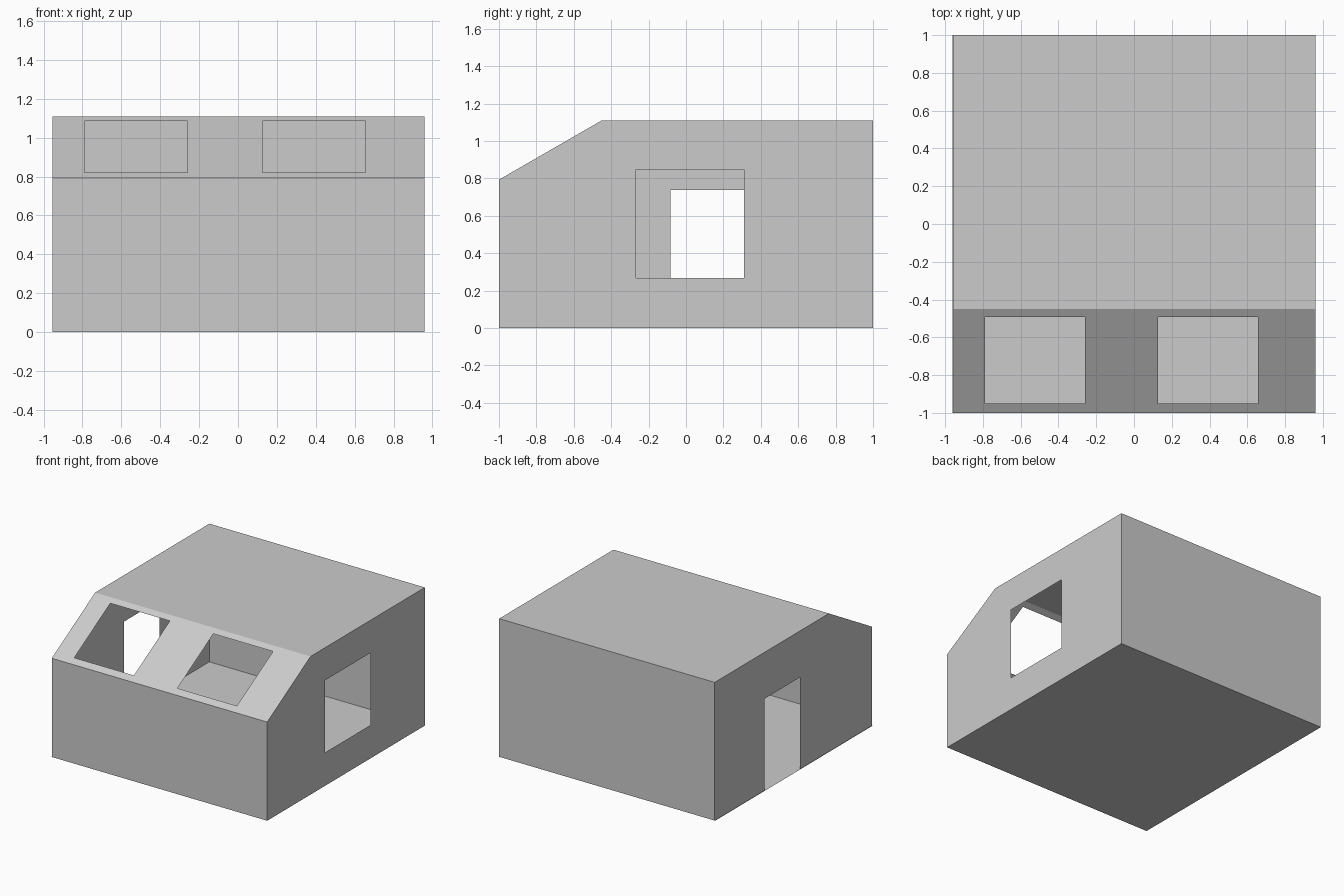
import bpy, bmesh
from mathutils import Vector

if "Cube" in bpy.data.objects:
    bpy.data.objects.remove(bpy.data.objects["Cube"])

X0, X1 = -0.955, 0.96          # side walls
Y0, Y1 = -1.0, 1.0             # front and back walls
EAVE, TOP, RIDGE_Y = 0.793, 1.11, -0.45


def rect(a0, a1, b0, b1):
    return [(a0, b0), (a1, b0), (a1, b1), (a0, b1)]


def panel(name, place, outward, outline, holes=()):
    """Thin sheet from a 2D outline with holes, mapped to 3D by place(a, b)."""
    bm = bmesh.new()
    edges = []
    for loop in [outline, *holes]:
        vs = [bm.verts.new(place(a, b)) for a, b in loop]
        edges += [bm.edges.new((vs[i - 1], vs[i])) for i in range(len(vs))]
    out = Vector(outward).normalized()
    bmesh.ops.triangle_fill(bm, edges=edges, use_beauty=True, normal=out)
    bm.normal_update()
    for f in bm.faces:
        if f.normal.dot(out) < 0:
            f.normal_flip()
    mesh = bpy.data.meshes.new(name)
    bm.to_mesh(mesh)
    bm.free()
    obj = bpy.data.objects.new(name, mesh)
    bpy.context.collection.objects.link(obj)
    return obj


def slope(x, y):
    t = (y - Y0) / (RIDGE_Y - Y0)
    return (x, y, EAVE + t * (TOP - EAVE))


# Floor, flat roof, front and back walls
panel("floor", lambda a, b: (a, b, 0), (0, 0, -1), rect(-0.96, X1, Y0, Y1))
panel("flat_roof", lambda a, b: (a, b, TOP), (0, 0, 1), rect(X0, X1, RIDGE_Y, Y1))
panel("front_wall", lambda a, b: (a, Y0, b), (0, -1, 0), rect(X0, X1, 0, EAVE))
panel("back_wall", lambda a, b: (a, Y1, b), (0, 1, 0), rect(X0, X1, 0, TOP))

# Sloped roof with two skylights
skylights = [rect(x, x + 0.53, -0.95, -0.493) for x in (-0.79, 0.126)]
panel("sloped_roof", slope, (0, EAVE - TOP, RIDGE_Y - Y0),
      rect(X0, X1, Y0, RIDGE_Y), skylights)

# Side walls: window on the right, doorway down to the floor on the left
gable = [(Y1, 0), (Y1, TOP), (RIDGE_Y, TOP), (Y0, EAVE), (Y0, 0)]
door = [(-0.083, 0), (-0.083, 0.737), (0.37, 0.737), (0.37, 0)]
panel("right_wall", lambda a, b: (X1, a, b), (1, 0, 0), gable,
      [rect(-0.267, 0.31, 0.268, 0.848)])
panel("left_wall", lambda a, b: (X0, a, b), (-1, 0, 0), gable + door)
